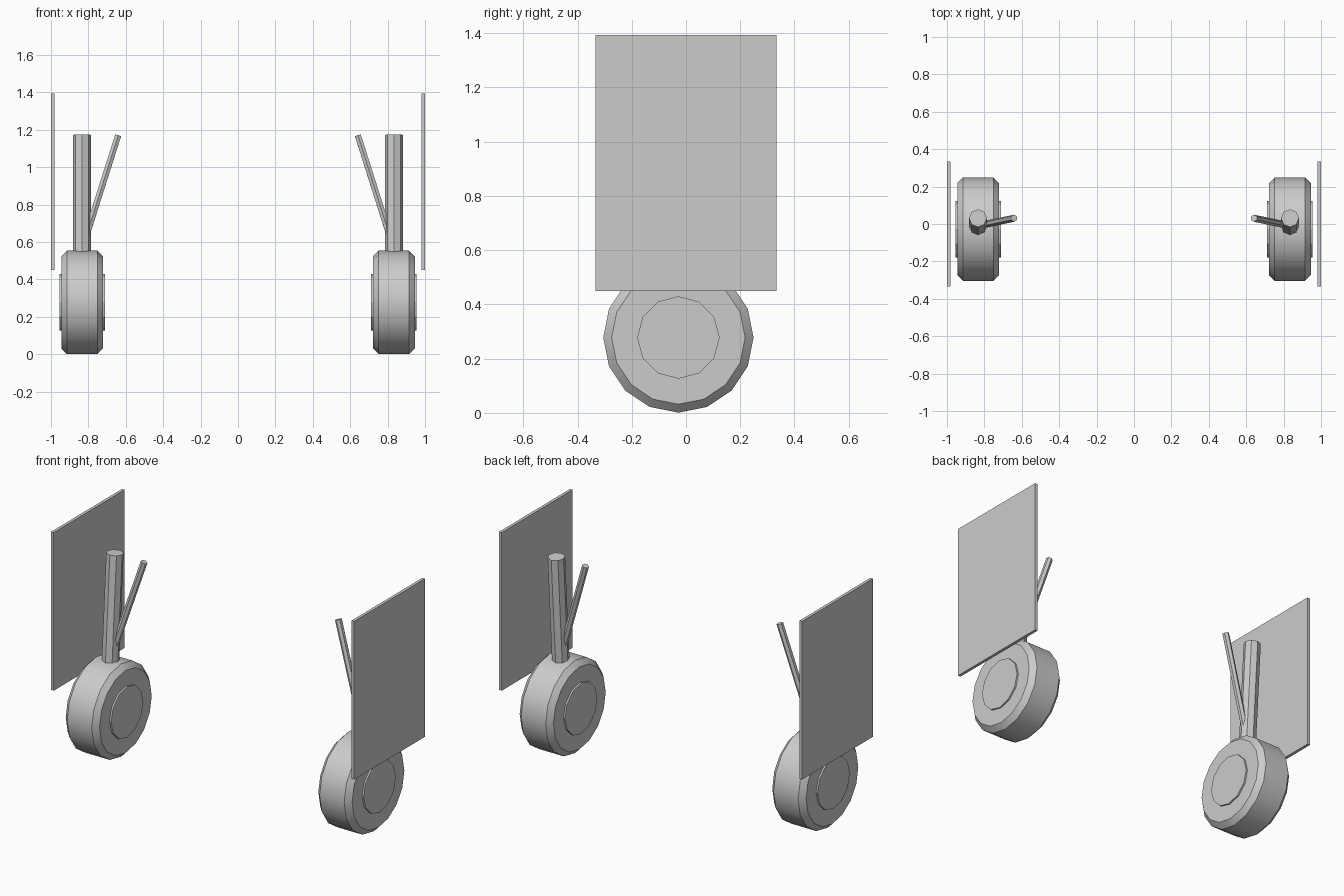
import bpy, bmesh, math
from mathutils import Vector

if "Cube" in bpy.data.objects:
    bpy.data.objects.remove(bpy.data.objects["Cube"])

gray = bpy.data.materials.new("plain_gray")
gray.diffuse_color = (0.6, 0.6, 0.6, 1)
gray.use_nodes = True
gray.node_tree.nodes["Principled BSDF"].inputs["Base Color"].default_value = gray.diffuse_color


def make(name, bm):
    bmesh.ops.recalc_face_normals(bm, faces=bm.faces)
    me = bpy.data.meshes.new(name)
    bm.to_mesh(me)
    bm.free()
    me.materials.append(gray)
    ob = bpy.data.objects.new(name, me)
    bpy.context.collection.objects.link(ob)
    return ob


def lathe(name, profile, sides, cy, cz):
    """Solid turned about the x direction from (x, radius) points."""
    bm = bmesh.new()
    rings = []
    for x, r in profile:
        rings.append([bm.verts.new((x, cy + r * math.cos(2 * math.pi * i / sides),
                                    cz + r * math.sin(2 * math.pi * i / sides)))
                      for i in range(sides)])
    for a, b in zip(rings, rings[1:]):
        for i in range(sides):
            j = (i + 1) % sides
            bm.faces.new((a[i], a[j], b[j], b[i]))
    bm.faces.new(rings[0])
    bm.faces.new(rings[-1])
    return make(name, bm)


def rod(name, start, end, radius, sides):
    """Straight bar between two points."""
    start, end = Vector(start), Vector(end)
    axis = end - start
    bm = bmesh.new()
    bmesh.ops.create_cone(bm, cap_ends=True, segments=sides, radius1=radius,
                          radius2=radius, depth=axis.length)
    rot = Vector((0, 0, 1)).rotation_difference(axis).to_matrix().to_4x4()
    bmesh.ops.transform(bm, matrix=rot, verts=bm.verts)
    bmesh.ops.translate(bm, vec=(start + end) / 2, verts=bm.verts)
    return make(name, bm)


def box(name, lo, hi):
    bm = bmesh.new()
    bmesh.ops.create_cube(bm, size=1)
    for v in bm.verts:
        v.co = [lo[k] if v.co[k] < 0 else hi[k] for k in range(3)]
    return make(name, bm)


WY, WZ = -0.028, 0.278  # wheel centre
for side, s in (("left", -1), ("right", 1)):
    # Tyre with chamfered shoulders, hub standing slightly proud on both faces
    tyre = lathe(side + "_tyre",
                 [(s * 0.722, 0.246), (s * 0.752, 0.277),
                  (s * 0.914, 0.277), (s * 0.945, 0.246)], 16, WY, WZ)
    hub = lathe(side + "_hub", [(s * 0.712, 0.152), (s * 0.955, 0.152)], 12, WY, WZ)
    # Main leg leaning slightly back, and the slanted side brace
    leg = rod(side + "_leg", (s * 0.834, WY, WZ), (s * 0.834, 0.031, 1.173), 0.048, 8)
    brace = rod(side + "_brace", (s * 0.834, -0.01, 0.56), (s * 0.641, 0.031, 1.17), 0.019, 6)
    # Flat cover door on the outside
    box(side + "_door", [min(s * 0.982, s), -0.334, 0.45], [max(s * 0.982, s), 0.334, 1.393])

    bpy.ops.object.select_all(action='DESELECT')
    tyre.select_set(True)
    bpy.context.view_layer.objects.active = tyre
    bpy.ops.object.shade_smooth_by_angle(angle=math.radians(30))
